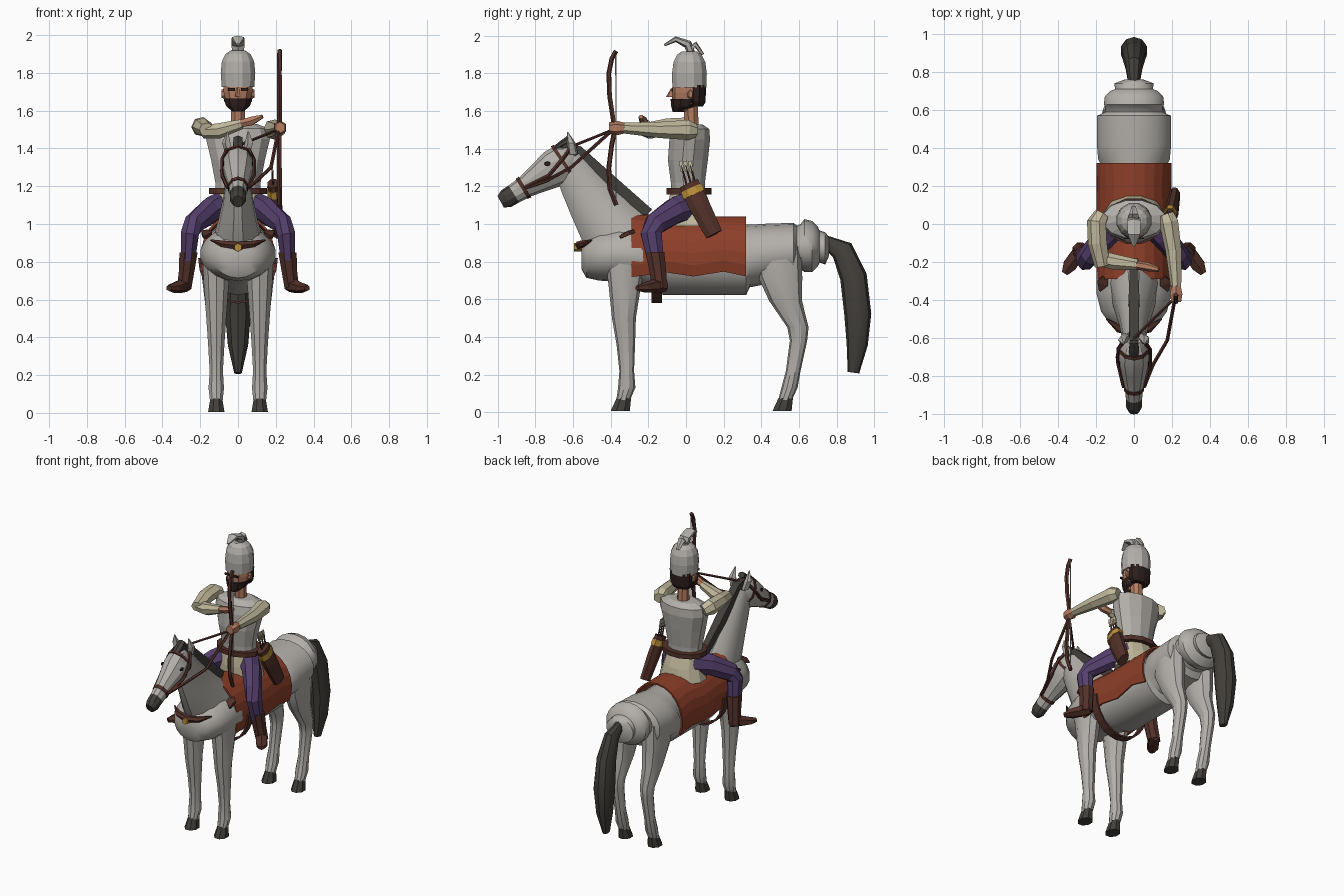
import bpy, bmesh, math
from mathutils import Vector

def material(name, rgb):
    m = bpy.data.materials.new(name)
    m.diffuse_color = (*rgb, 1)
    return m

GREY = material("light grey", (0.45, 0.43, 0.40))
DARK = material("charcoal hair", (0.055, 0.05, 0.043))
RED = material("rust red", (0.27, 0.05, 0.022))
BROWN = material("leather brown", (0.085, 0.03, 0.022))
PURPLE = material("purple cloth", (0.09, 0.05, 0.15))
CREAM = material("cream cloth", (0.53, 0.48, 0.33))
SKIN = material("skin", (0.45, 0.2, 0.12))
GOLD = material("gold", (0.5, 0.28, 0.04))
BLACK = material("dark beard", (0.025, 0.014, 0.012))

X, Y, Z = Vector((1, 0, 0)), Vector((0, 1, 0)), Vector((0, 0, 1))

def finish(name, bm, mat, smooth):
    bmesh.ops.recalc_face_normals(bm, faces=bm.faces[:])
    me = bpy.data.meshes.new(name)
    bm.to_mesh(me)
    bm.free()
    me.materials.append(mat)
    if smooth:
        for p in me.polygons:
            p.use_smooth = True
        me.set_sharp_from_angle(angle=math.radians(smooth))
    ob = bpy.data.objects.new(name, me)
    bpy.context.collection.objects.link(ob)
    return ob

def loft(name, mat, pts, n=8, ref=X, axis=None, s=1, smooth=0):
    """Skin elliptical rings (x, y, z, a, b) along a path; s mirrors x."""
    bm = bmesh.new()
    c = [Vector((p[0] * s, p[1], p[2])) for p in pts]
    rings = []
    for i, p in enumerate(pts):
        t = axis or (c[min(i + 1, len(c) - 1)] - c[max(i - 1, 0)]).normalized()
        u = (ref - t * ref.dot(t)).normalized()
        v = t.cross(u)
        rings.append([bm.verts.new(c[i] + u * p[3] * math.cos(a) * k + v * p[4] * math.sin(a) * k)
                      for j in range(n)
                      for a, k in [((j + 0.5) * math.tau / n, 1.414 if n == 4 else 1 / math.cos(math.pi / n) ** 0.5)]])
    for r, q in zip(rings, rings[1:]):
        for j in range(n):
            bm.faces.new((r[j], r[(j + 1) % n], q[(j + 1) % n], q[j]))
    bm.faces.new(rings[0])
    bm.faces.new(rings[-1])
    return finish(name, bm, mat, smooth)

def cord(name, mat, pts, r, s=1):
    return loft(name, mat, [(*p, r, r) for p in pts], n=5, ref=Vector((0.6, 0.1, 0.8)), s=s)

def yz(*pts):
    return [(0, *p) for p in pts]

# Horse trunk: chest, barrel, haunch and stepped rump
loft("horse_body", GREY, yz(
    (-0.555, 0.82, 0.07, 0.06), (-0.53, 0.82, 0.125, 0.105), (-0.46, 0.83, 0.175, 0.13),
    (-0.36, 0.84, 0.2, 0.145), (-0.24, 0.83, 0.2, 0.155), (-0.12, 0.81, 0.18, 0.185),
    (0.32, 0.81, 0.18, 0.185), (0.34, 0.83, 0.19, 0.165), (0.42, 0.84, 0.197, 0.16),
    (0.57, 0.855, 0.195, 0.15), (0.59, 0.87, 0.15, 0.12), (0.61, 0.88, 0.15, 0.12),
    (0.63, 0.885, 0.16, 0.14), (0.67, 0.88, 0.155, 0.135), (0.70, 0.88, 0.125, 0.105),
    (0.71, 0.88, 0.1, 0.085), (0.74, 0.87, 0.105, 0.085), (0.76, 0.88, 0.05, 0.05)),
    n=18, axis=Y, smooth=35)
loft("horse_neck", GREY, yz(
    (-0.30, 0.87, 0.14, 0.19), (-0.42, 1.0, 0.105, 0.165), (-0.50, 1.12, 0.08, 0.135),
    (-0.57, 1.23, 0.065, 0.11), (-0.63, 1.34, 0.055, 0.08)), n=12, smooth=35)
loft("horse_head", GREY, yz(
    (-0.60, 1.37, 0.045, 0.05), (-0.64, 1.335, 0.075, 0.095), (-0.70, 1.295, 0.082, 0.1),
    (-0.77, 1.25, 0.068, 0.08), (-0.85, 1.2, 0.05, 0.058), (-0.93, 1.15, 0.042, 0.05)), n=10, smooth=30)
loft("muzzle", DARK, yz((-0.915, 1.16, 0.044, 0.052), (-0.955, 1.135, 0.043, 0.05),
                        (-0.985, 1.118, 0.028, 0.034)), n=10)
loft("mane", DARK, yz((-0.66, 1.41, 0.02, 0.02), (-0.58, 1.385, 0.025, 0.035),
                      (-0.4, 1.225, 0.028, 0.035), (-0.2, 1.055, 0.02, 0.03)), n=4)
loft("forelock", DARK, yz((-0.62, 1.45, 0.025, 0.02), (-0.67, 1.42, 0.028, 0.015),
                          (-0.76, 1.345, 0.01, 0.01)), n=6)
loft("tail", DARK, yz(
    (0.74, 0.91, 0.03, 0.03), (0.83, 0.86, 0.045, 0.06), (0.89, 0.72, 0.062, 0.07),
    (0.913, 0.52, 0.07, 0.07), (0.91, 0.36, 0.055, 0.055), (0.89, 0.21, 0.02, 0.03)), n=10, smooth=35)

for s, side in ((1, "left"), (-1, "right")):
    # Horse legs, hooves, ears and eyes
    loft(side + "_foreleg", GREY, [
        (0.115, -0.32, 0.82, 0.075, 0.11), (0.115, -0.325, 0.68, 0.068, 0.085),
        (0.115, -0.33, 0.5, 0.054, 0.062), (0.115, -0.32, 0.36, 0.044, 0.048),
        (0.115, -0.315, 0.22, 0.036, 0.038), (0.115, -0.315, 0.13, 0.042, 0.045),
        (0.115, -0.335, 0.06, 0.034, 0.035)], n=10, axis=Z, s=s, smooth=30)
    loft(side + "_hindleg", GREY, [
        (0.115, 0.49, 0.88, 0.075, 0.12), (0.118, 0.5, 0.72, 0.075, 0.115),
        (0.115, 0.53, 0.59, 0.062, 0.085), (0.115, 0.595, 0.45, 0.046, 0.055),
        (0.115, 0.598, 0.38, 0.04, 0.045), (0.115, 0.57, 0.22, 0.035, 0.038),
        (0.115, 0.55, 0.13, 0.042, 0.042), (0.115, 0.525, 0.06, 0.034, 0.035)],
        n=10, axis=Z, s=s, smooth=30)
    for y, part in ((-0.35, "fore"), (0.51, "hind")):
        loft(f"{side}_{part}_hoof", DARK, [
            (0.115, y, 0.005, 0.045, 0.053), (0.115, y + 0.02, 0.075, 0.033, 0.04)], n=8, axis=Z, s=s)
    loft(side + "_ear", GREY, [
        (0.045, -0.60, 1.37, 0.02, 0.025), (0.06, -0.61, 1.43, 0.022, 0.022),
        (0.055, -0.63, 1.49, 0.003, 0.003)], n=5, axis=Z, s=s)
    loft(side + "_horse_eye", BLACK, [
        (0.074, -0.735, 1.32, 0.018, 0.012), (0.08, -0.735, 1.32, 0.015, 0.01)],
        n=6, ref=Y, axis=X, s=s)
    # Bridle and reins
    cord(side + "_cheek_strap", BROWN, [(0.05, -0.61, 1.41), (0.084, -0.66, 1.34),
                                        (0.084, -0.73, 1.255), (0.056, -0.85, 1.195)], 0.01, s)
    # Breast strap tips showing at the shoulders
    loft(side + "_strap_tip", BROWN, [(0.15, -0.28, 0.96, 0.015, 0.01), (0.165, -0.31, 0.95, 0.03, 0.012),
                                      (0.18, -0.35, 0.93, 0.005, 0.008)], n=4, s=s)
    # Trousers
    loft(side + "_trouser", PURPLE, [
        (0.06, 0.03, 1.1, 0.07, 0.085), (0.15, -0.06, 1.07, 0.062, 0.07),
        (0.235, -0.165, 1.0, 0.052, 0.06), (0.255, -0.185, 0.95, 0.05, 0.058),
        (0.265, -0.16, 0.8, 0.038, 0.045)], n=8, s=s)
    # Boots
    loft(side + "_boot_shaft", BROWN, [
        (0.262, -0.165, 0.85, 0.05, 0.052), (0.272, -0.15, 0.75, 0.043, 0.046),
        (0.285, -0.14, 0.66, 0.04, 0.043)], n=8, s=s, axis=Z)
    loft(side + "_boot_foot", BROWN, [
        (0.27, -0.11, 0.675, 0.03, 0.032), (0.30, -0.165, 0.672, 0.038, 0.035),
        (0.34, -0.22, 0.662, 0.038, 0.025), (0.365, -0.26, 0.66, 0.018, 0.014)], n=6, s=s)
    # Eyes, brows and ears of the rider
    loft(side + "_eye", BLACK, [(0.034, -0.078, 1.712, 0.018, 0.007),
                                (0.034, -0.07, 1.712, 0.018, 0.007)], n=4, axis=Y, s=s)
    loft(side + "_ear_lobe", SKIN, [(0.07, 0.02, 1.69, 0.015, 0.025),
                                    (0.087, 0.025, 1.69, 0.01, 0.02)], n=6, ref=Y, axis=X, s=s)

loft("noseband", BROWN, yz((-0.855, 1.197, 0.054, 0.063), (-0.873, 1.186, 0.052, 0.06)), n=10)
loft("browband", BROWN, yz((-0.645, 1.335, 0.079, 0.1), (-0.66, 1.325, 0.082, 0.103)), n=10)
cord("near_rein", BROWN, [(0.052, -0.86, 1.19), (0.10, -0.74, 1.23), (0.175, -0.61, 1.30), (0.215, -0.39, 1.5)], 0.009)
cord("far_rein", BROWN, [(-0.055, -0.86, 1.19), (-0.09, -0.7, 1.28), (0.0, -0.6, 1.415), (0.215, -0.39, 1.5)], 0.007)

# Chest crescent with gold boss
loft("breast_crescent", BROWN, [
    (-0.145, -0.50, 0.915, 0.004, 0.004), (-0.08, -0.55, 0.895, 0.018, 0.02), (0, -0.57, 0.885, 0.022, 0.022),
    (0.08, -0.55, 0.895, 0.018, 0.02), (0.145, -0.50, 0.915, 0.004, 0.004)], n=6, ref=Z)
loft("breast_boss", GOLD, yz((-0.55, 0.88, 0.025, 0.025), (-0.595, 0.876, 0.02, 0.02)), n=6, axis=Y)

# Saddle blanket: arched sheet with a wavy hem
bm = bmesh.new()
rows = []
for y, hem in ((-0.29, 0.73), (-0.1, 0.745), (0.04, 0.725), (0.2, 0.75), (0.32, 0.725)):
    a0 = math.asin((hem - 0.82) / 0.21)
    row = []
    for j in range(15):
        a = a0 + (math.pi - 2 * a0) * j / 14
        row.append(bm.verts.new((0.193 * math.cos(a), y, 0.82 + (0.215 + 0.02 * (y < -0.2)) * math.sin(a))))
    rows.append(row)
for r, q in zip(rows, rows[1:]):
    for j in range(14):
        bm.faces.new((r[j], r[j + 1], q[j + 1], q[j]))
blanket = finish("saddle_blanket", bm, RED, 0)
mod = blanket.modifiers.new("thickness", 'SOLIDIFY')
mod.thickness, mod.offset = 0.012, 0

# Girth strap hanging under the belly
girth = [(0.205 * math.cos(a), -0.155, 0.82 + 0.235 * math.sin(a), 0.028, 0.006)
         for a in [math.pi + math.pi * k / 12 for k in range(13)]]
loft("girth_strap", BROWN, girth, n=4, ref=Y)

# Rider's torso, skirt and belt
loft("tunic", GREY, yz(
    (0.01, 1.15, 0.12, 0.09), (0.01, 1.22, 0.122, 0.092), (0.01, 1.34, 0.145, 0.108),
    (0.02, 1.45, 0.172, 0.11), (0.025, 1.505, 0.165, 0.1), (0.028, 1.53, 0.1, 0.06)), n=12, axis=Z)
loft("tunic_skirt", CREAM, yz((0.03, 0.99, 0.16, 0.13), (0.02, 1.08, 0.135, 0.12),
                              (0.01, 1.17, 0.12, 0.095)), n=12, axis=Z)
loft("belt", BROWN, yz((0.015, 1.158, 0.155, 0.122), (0.015, 1.19, 0.155, 0.122)), n=12, axis=Z)

# Head, beard, hair, helmet and plume
loft("neck", SKIN, yz((0.03, 1.5, 0.04, 0.04), (0.025, 1.64, 0.038, 0.038)), n=8, axis=Z)
loft("face", SKIN, yz((-0.02, 1.6, 0.035, 0.04), (0.0, 1.64, 0.065, 0.07),
                      (0.01, 1.70, 0.078, 0.083), (0.015, 1.76, 0.078, 0.083)), n=10, axis=Z)
loft("nose", SKIN, yz((-0.085, 1.675, 0.014, 0.02), (-0.072, 1.72, 0.007, 0.008)), n=5, axis=Z)
loft("beard", BLACK, yz((-0.035, 1.595, 0.03, 0.035), (-0.012, 1.625, 0.065, 0.065),
                        (0.0, 1.665, 0.078, 0.08)), n=10, axis=Z)
loft("hair", BLACK, yz((0.055, 1.625, 0.06, 0.035), (0.055, 1.65, 0.075, 0.048),
                       (0.055, 1.74, 0.08, 0.05)), n=10, axis=Z)
loft("helmet", GREY, yz((0.018, 1.725, 0.088, 0.092), (0.018, 1.80, 0.093, 0.094),
                        (0.018, 1.86, 0.087, 0.086), (0.018, 1.90, 0.068, 0.066),
                        (0.018, 1.918, 0.04, 0.04)), n=12, axis=Z)
loft("plume_front", GREY, yz((0.03, 1.9, 0.03, 0.02), (0.01, 1.955, 0.038, 0.022), (-0.055, 1.982, 0.035, 0.014),
                             (-0.115, 1.95, 0.008, 0.006)), n=6)
loft("plume_back", GREY, yz((0.02, 1.92, 0.03, 0.02), (0.05, 1.955, 0.025, 0.014), (0.09, 1.9, 0.01, 0.008)), n=5)

# Bow arm reaching forward
loft("left_sleeve", CREAM, [
    (0.17, 0.05, 1.495, 0.04, 0.035), (0.185, 0.01, 1.5, 0.05, 0.052), (0.21, -0.14, 1.5, 0.042, 0.042),
    (0.222, -0.33, 1.51, 0.028, 0.028)], n=7)
loft("left_hand", SKIN, [(0.222, -0.32, 1.51, 0.025, 0.025), (0.222, -0.37, 1.51, 0.035, 0.036),
                         (0.222, -0.41, 1.51, 0.028, 0.028)], n=6)
# String arm folded across the chest
loft("right_upper_sleeve", CREAM, [
    (-0.17, 0.05, 1.50, 0.04, 0.035), (-0.195, 0.01, 1.515, 0.05, 0.05), (-0.19, -0.1, 1.515, 0.05, 0.045),
    (-0.165, -0.22, 1.5, 0.04, 0.035)], n=7)
loft("right_fore_sleeve", CREAM, [
    (-0.185, -0.18, 1.49, 0.035, 0.04), (-0.1, -0.2, 1.495, 0.04, 0.04),
    (0.02, -0.215, 1.53, 0.026, 0.028)], n=7, ref=Z)
loft("right_hand", SKIN, [(0.01, -0.215, 1.53, 0.02, 0.022), (0.07, -0.225, 1.545, 0.024, 0.022),
                          (0.13, -0.24, 1.57, 0.01, 0.012)], n=6, ref=Z)

# Bow and bowstring
cord("bow", BROWN, [(0.22, y, z) for y, z in (
    (-0.372, 1.92), (-0.395, 1.88), (-0.41, 1.8), (-0.405, 1.68), (-0.385, 1.55), (-0.38, 1.49),
    (-0.395, 1.42), (-0.41, 1.3), (-0.405, 1.19), (-0.37, 1.1))], 0.012)
cord("bowstring", GREY, [(0.22, -0.373, 1.91), (0.22, -0.371, 1.11)], 0.003)

# Quiver with gold collar and arrows
loft("quiver", BROWN, [(0.185, 0.015, 1.215, 0.03, 0.055), (0.2, 0.07, 1.1, 0.035, 0.058),
                       (0.215, 0.15, 0.945, 0.028, 0.048)], n=8)
loft("quiver_collar", GOLD, [(0.188, 0.028, 1.19, 0.036, 0.062), (0.192, 0.044, 1.155, 0.037, 0.063)], n=8)
for k in (-1, 0, 1):
    y = 0.0 + 0.024 * k
    cord(f"arrow_shaft_{k + 2}", BROWN, [(0.185, y + 0.03, 1.2), (0.18, y, 1.31)], 0.005)
    loft(f"arrow_fletching_{k + 2}", CREAM, [(0.181, y + 0.006, 1.28, 0.004, 0.01),
                                             (0.179, y - 0.005, 1.335, 0.004, 0.01)], n=4)
